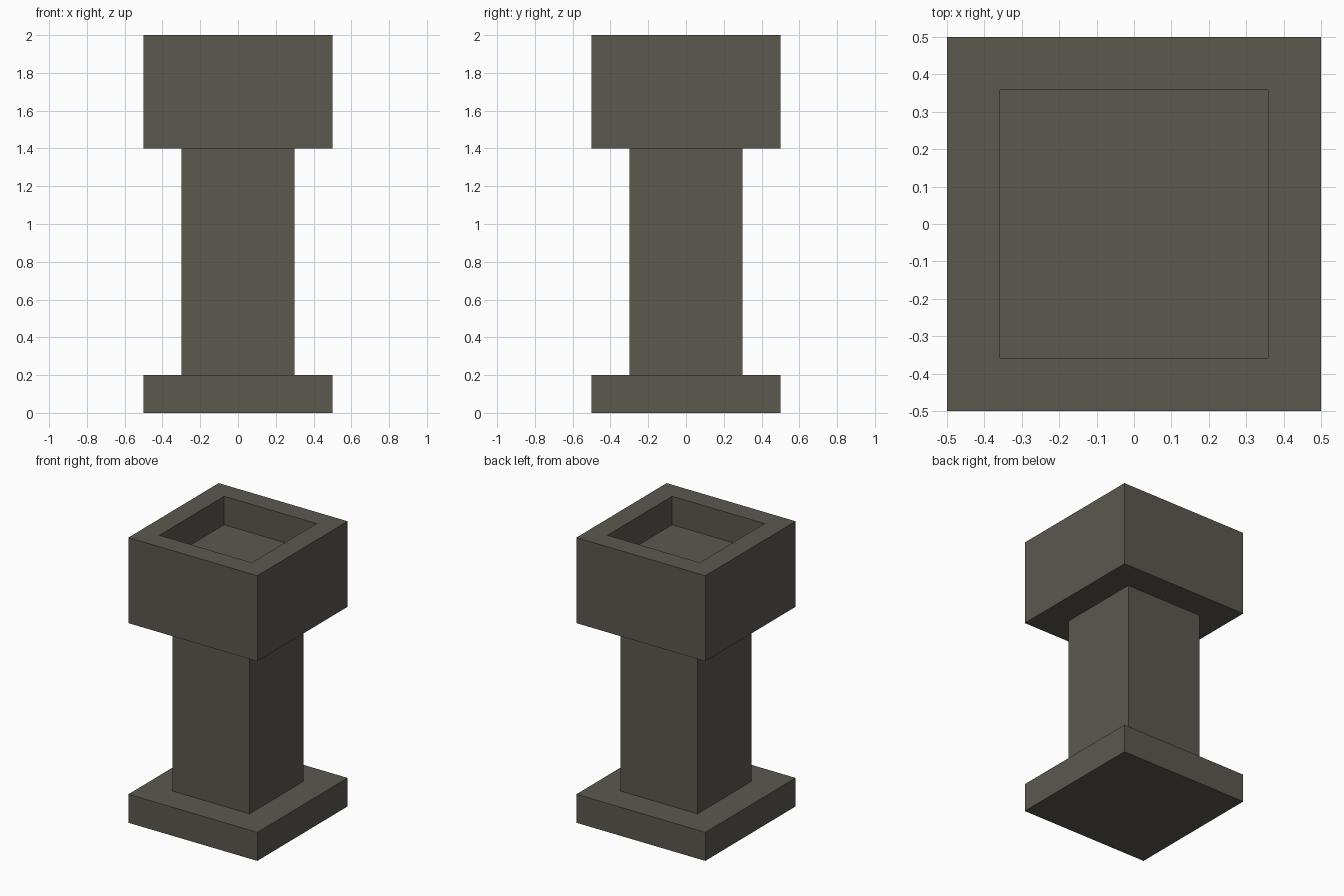
import bpy, bmesh

# Remove the default cube
cube = bpy.data.objects.get("Cube")
if cube:
    bpy.data.objects.remove(cube, do_unlink=True)

# Dark warm grey stone
COLOUR = (0.107, 0.098, 0.078, 1.0)
stone = bpy.data.materials.new("dark_stone")
stone.use_nodes = True
stone.diffuse_color = COLOUR
bsdf = stone.node_tree.nodes["Principled BSDF"]
bsdf.inputs["Base Color"].default_value = COLOUR
bsdf.inputs["Roughness"].default_value = 0.9


def block(name, width, z0, z1, recess_width=0, recess_depth=0):
    """Square block from z0 to z1, with an optional square recess in its top."""
    bm = bmesh.new()
    bmesh.ops.create_cube(bm, size=1)
    for v in bm.verts:
        v.co.x *= width
        v.co.y *= width
        v.co.z = z0 if v.co.z < 0 else z1
    if recess_depth:
        bm.normal_update()
        top = max(bm.faces, key=lambda f: f.calc_center_median().z)
        # Inset the rim, then push a straight-walled pocket down
        bmesh.ops.inset_region(bm, faces=[top], thickness=(width - recess_width) / 2)
        floor = bmesh.ops.extrude_discrete_faces(bm, faces=[top])["faces"][0]
        bmesh.ops.translate(bm, verts=floor.verts, vec=(0, 0, -recess_depth))
    bmesh.ops.recalc_face_normals(bm, faces=bm.faces)
    mesh = bpy.data.meshes.new(name)
    bm.to_mesh(mesh)
    bm.free()
    mesh.materials.append(stone)
    obj = bpy.data.objects.new(name, mesh)
    bpy.context.collection.objects.link(obj)
    return obj


# Foot slab, square shaft and hollowed head
block("base", 1.0, 0.0, 0.2)
block("shaft", 0.6, 0.2, 1.4)
block("head", 1.0, 1.4, 2.0, recess_width=0.6, recess_depth=0.2)
